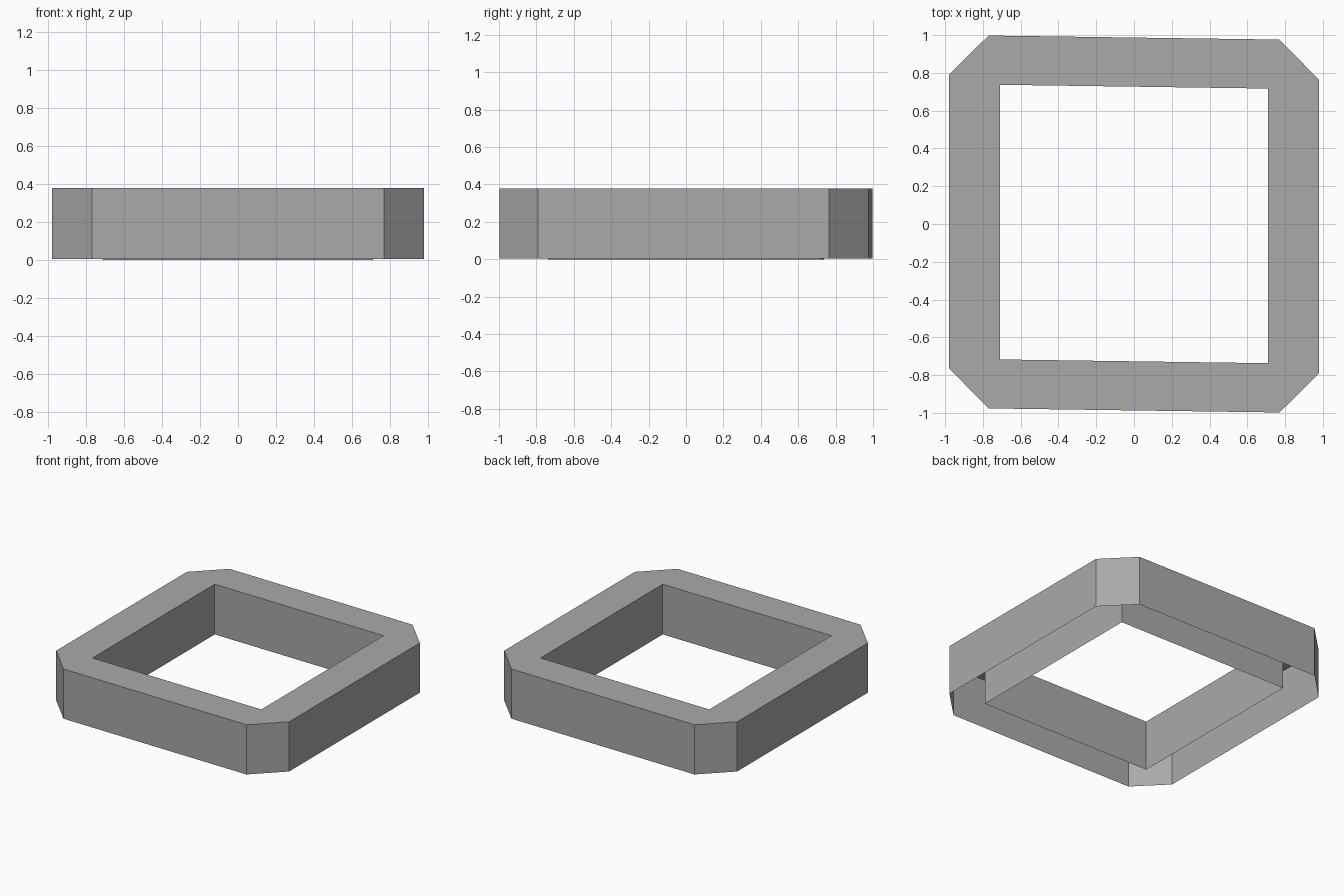
import bpy
import bmesh

cube = bpy.data.objects.get("Cube")
if cube:
    bpy.data.objects.remove(cube, do_unlink=True)

TOP, SKEW = 0.378, -0.014

grey = bpy.data.materials.new("mid grey")
grey.use_nodes = True
colour = (0.4, 0.4, 0.4, 1)
grey.diffuse_color = colour
grey.node_tree.nodes["Principled BSDF"].inputs["Base Color"].default_value = colour

bm = bmesh.new()


def loop(points, z):
    """Closed ring of vertices, slightly skewed along y."""
    return [bm.verts.new((x, y + SKEW * x, z)) for x, y in points]


def wall(low, high):
    """Vertical strip joining two matching loops."""
    n = len(low)
    for i in range(n):
        j = (i + 1) % n
        bm.faces.new((low[i], low[j], high[j], high[i]))


# Plan outlines: chamfered outside, plain rectangle inside, counterclockwise
outer, inner = [], []
for sx, sy in ((1, 1), (-1, 1), (-1, -1), (1, -1)):
    chamfer = [(sx * 0.98, sy * 0.777), (sx * 0.77, sy * 0.987)]
    outer += chamfer if sx == sy else chamfer[::-1]
    inner.append((sx * 0.71, sy * 0.727))

# Outer and inner walls, open underneath
outer_top, inner_top = loop(outer, TOP), loop(inner, TOP)
wall(loop(outer, 0.004), outer_top)
wall(loop(inner, 0)[::-1], inner_top[::-1])

# Flat top: a triangle at each corner, a quad along each side
for k in range(4):
    a, b, c = (outer_top[(2 * k + d) % 8] for d in range(3))
    bm.faces.new((a, b, inner_top[k]))
    bm.faces.new((b, c, inner_top[(k + 1) % 4], inner_top[k]))

# Merge the coplanar top pieces into two large faces
flat = [e for e in bm.edges if len(e.link_faces) == 2
        and all(f.normal.z == f.normal.z for f in e.link_faces)
        and all(v in outer_top + inner_top for v in e.verts)
        and (e.verts[0] in outer_top) != (e.verts[1] in outer_top)]
bm.normal_update()
keep = {e for e in flat if any(v in (inner_top[0], inner_top[2]) for v in e.verts)
        and any(v in (outer_top[0], outer_top[4]) for v in e.verts)}
bmesh.ops.dissolve_edges(bm, edges=[e for e in flat if e not in keep], use_verts=False)

mesh = bpy.data.meshes.new("hollow_frame")
bm.to_mesh(mesh)
bm.free()
mesh.materials.append(grey)
frame = bpy.data.objects.new("hollow_frame", mesh)
bpy.context.collection.objects.link(frame)
